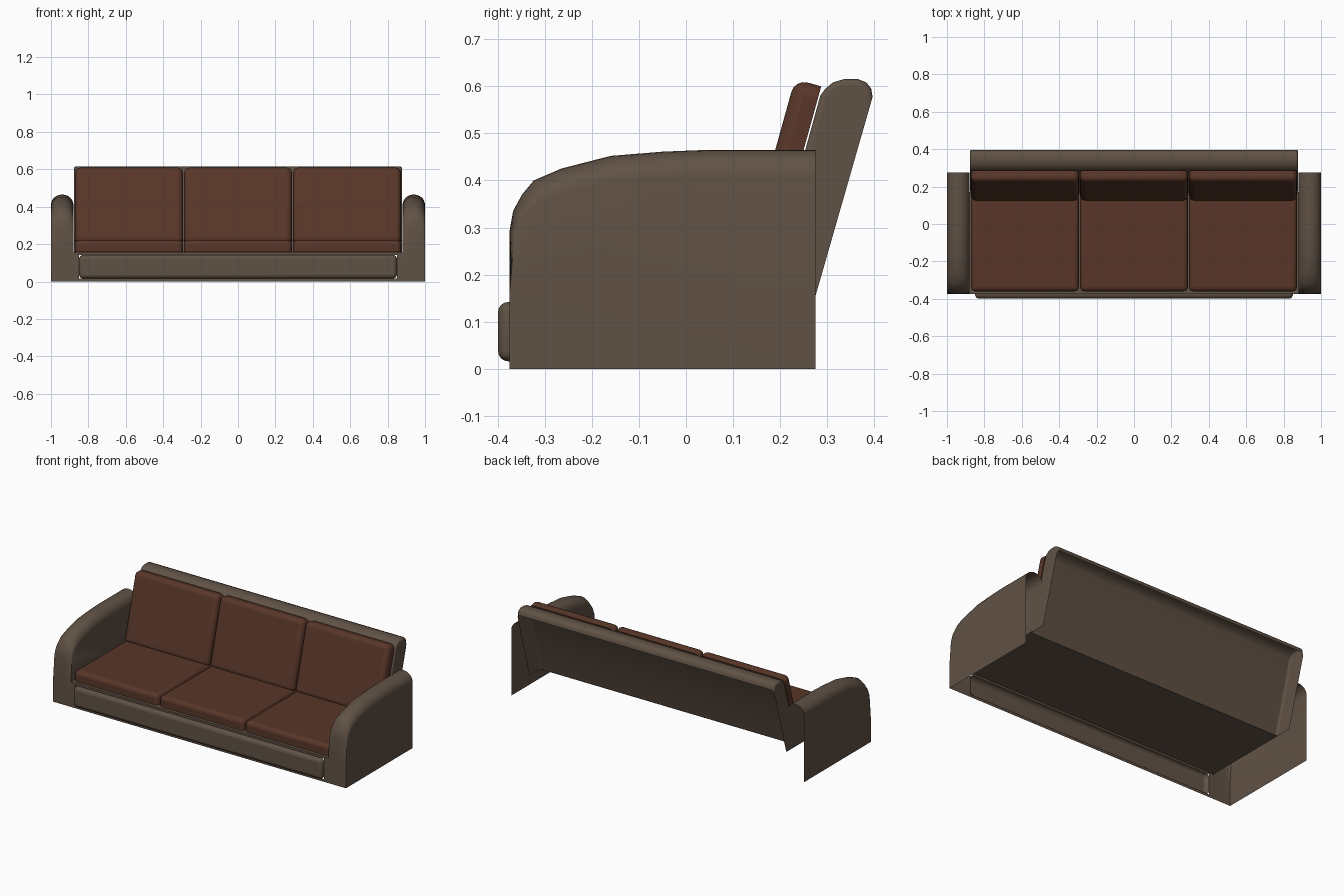
import bpy, bmesh, math
from mathutils import Matrix, Vector

if "Cube" in bpy.data.objects:
    bpy.data.objects.remove(bpy.data.objects["Cube"])


def material(name, rgb):
    m = bpy.data.materials.new(name)
    m.diffuse_color = (*rgb, 1)
    m.use_nodes = True
    m.node_tree.nodes["Principled BSDF"].inputs["Base Color"].default_value = m.diffuse_color
    return m


FABRIC = material("taupe_fabric", (0.118, 0.084, 0.060))
LEATHER = material("brown_cushion", (0.098, 0.037, 0.022))


def finish(name, bm, mat, bevel=0, segments=4, angle=40):
    bmesh.ops.recalc_face_normals(bm, faces=bm.faces)
    me = bpy.data.meshes.new(name)
    bm.to_mesh(me)
    bm.free()
    me.materials.append(mat)
    ob = bpy.data.objects.new(name, me)
    bpy.context.collection.objects.link(ob)
    if bevel:
        b = ob.modifiers.new("Bevel", 'BEVEL')
        b.width, b.segments = bevel, segments
        b.limit_method, b.angle_limit = 'ANGLE', math.radians(50)
    bpy.ops.object.select_all(action='DESELECT')
    ob.select_set(True)
    bpy.context.view_layer.objects.active = ob
    bpy.ops.object.shade_smooth_by_angle(angle=math.radians(angle))
    return ob


def open_box(name, centre, size, mat, bevel, hidden, tilt=0):
    """Rounded box without the face that points along 'hidden'."""
    bm = bmesh.new()
    bmesh.ops.create_cube(bm, size=1)
    gone = [f for f in bm.faces if f.calc_center_median().dot(Vector(hidden)) > 0.4]
    bmesh.ops.delete(bm, geom=gone, context='FACES')
    bm.transform(Matrix.Translation(centre) @ Matrix.Rotation(tilt, 4, 'X')
                 @ Matrix.Diagonal((*size, 1)))
    return finish(name, bm, mat, bevel)


SEAT_Z = 0.155
INNER, OUTER = 0.88, 1.0

# Arms: rounded crown swept along the side profile, open at back and bottom
profile = [(-.375, 0), (-.375, SEAT_Z), (-.375, .29), (-.367, .335), (-.348, .37),
           (-.323, .40), (-.265, .425), (-.16, .452), (-.05, .461), (.05, .465),
           (.275, .465)]
bm = bmesh.new()
rows = []
STEPS = 12
for i, (y, z) in enumerate(profile):
    a = Vector(profile[max(i - 1, 0)])
    b = Vector(profile[min(i + 1, len(profile) - 1)])
    t = (b - a).normalized()
    normal = Vector((-t.y, t.x))
    depth = 0.01 + 0.045 * max(0, normal.y) if z > SEAT_Z else 0
    row = []
    for k in range(STEPS + 1):
        u = -math.cos(math.pi * k / STEPS)
        drop = depth * (1 - math.sqrt(max(0, 1 - u * u)))
        p = Vector((y, z)) - normal * drop
        row.append(bm.verts.new(((INNER + OUTER) / 2 + u * 0.06, p.x, p.y)))
    rows.append(row)
for r0, r1 in zip(rows, rows[1:]):
    for k in range(STEPS):
        bm.faces.new((r0[k], r0[k + 1], r1[k + 1], r1[k]))
bm.faces.new([r[-1] for r in rows] + [bm.verts.new((OUTER, .275, 0))])
bm.faces.new([r[0] for r in rows[1:]] + [bm.verts.new((INNER, .275, SEAT_Z))])
arms = finish("arms", bm, FABRIC)
arms.modifiers.new("Mirror", 'MIRROR')

# Front apron: a frame around the raised board
bm = bmesh.new()
outer = [bm.verts.new((x, -.375, z)) for x, z in
         ((-INNER, 0), (INNER, 0), (INNER, SEAT_Z), (-INNER, SEAT_Z))]
inner = [bm.verts.new((x, -.375, z)) for x, z in
         ((-.85, .016), (.85, .016), (.85, .142), (-.85, .142))]
for i in range(4):
    j = (i + 1) % 4
    bm.faces.new((outer[i], outer[j], inner[j], inner[i]))
finish("front_apron", bm, FABRIC)
open_box("front_board", (0, -.3865, .079), (1.70, .025, .126), FABRIC, .022, (0, 1, 0))

# Seat deck
bm = bmesh.new()
bm.faces.new([bm.verts.new((x, y, SEAT_Z)) for x, y in
              ((-INNER, -.375), (INNER, -.375), (INNER, .17), (-INNER, .17))])
finish("seat_deck", bm, FABRIC)

# Reclined backrest with a rounded top, open at the rear and underneath
back = [(.168, SEAT_Z), (.285, .58), (.296, .595), (.312, .608), (.335, .615),
        (.365, .615), (.383, .608), (.393, .595), (.396, .577), (.275, SEAT_Z)]
bm = bmesh.new()
ends = [[bm.verts.new((x, y, z)) for y, z in back] for x in (-.877, .877)]
for i in range(len(back) - 2):
    bm.faces.new((ends[0][i], ends[0][i + 1], ends[1][i + 1], ends[1][i]))
for e in ends:
    bm.faces.new(e)
finish("backrest", bm, FABRIC, .012, 3)

# Three seat cushions and three leaning back cushions
for i, side in enumerate(("left", "middle", "right")):
    x = (i - 1) * 0.583
    open_box(side + "_seat_cushion", (x, -.10, .189), (.577, .52, .064),
             LEATHER, .024, (0, 0, -1))
    open_box(side + "_back_cushion", (x, .203, .405), (.577, .058, .42),
             LEATHER, .028, (0, 1, 0), -math.radians(15.5))
